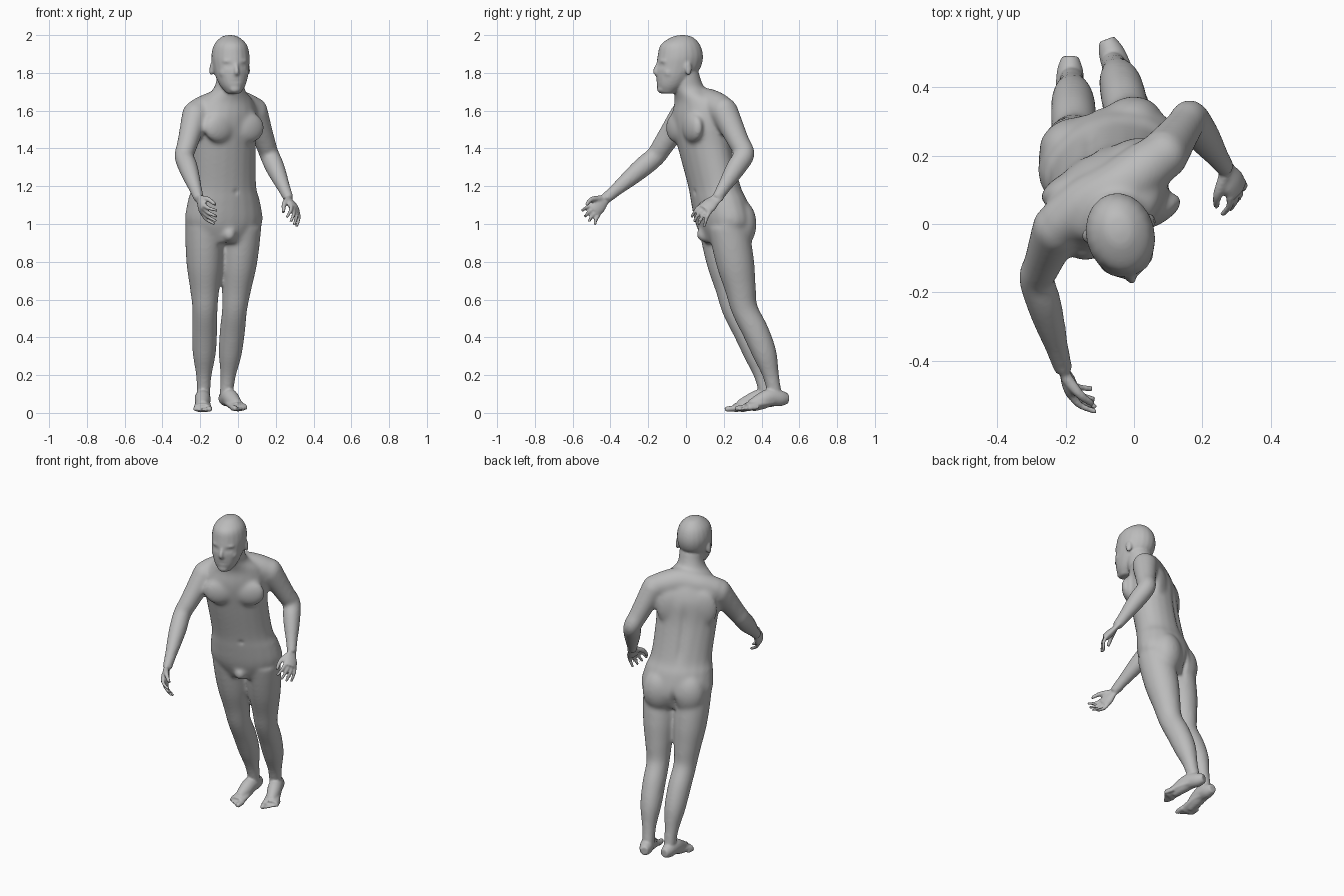
import bpy, bmesh, math
from mathutils import Vector, Matrix

if "Cube" in bpy.data.objects:
    bpy.data.objects.remove(bpy.data.objects["Cube"])

grey = bpy.data.materials.new("plain_grey")
grey.use_nodes = True
colour = (0.5, 0.5, 0.5, 1)
grey.diffuse_color = colour
grey.node_tree.nodes["Principled BSDF"].inputs["Base Color"].default_value = colour

ACROSS = Vector((1, 0, 0))
HEAD_YAW = math.radians(14)


def spline(rows, steps=5):
    """Smooth curve through rows of numbers."""
    rows = [Vector(row) for row in rows]
    last = len(rows) - 1
    curve = []
    for i in range(last):
        start, end = rows[i], rows[i + 1]
        leave = (end - rows[max(i - 1, 0)]) / 2
        arrive = (rows[min(i + 2, last)] - start) / 2
        for k in range(steps):
            t = k / steps
            blend = start.lerp(end, t * t * (3 - 2 * t))
            curve.append(blend + leave * (t * (1 - t) ** 2) - arrive * (t * t * (1 - t)))
    return curve + [rows[last]]


def skin(bm, rings, sides=20):
    """Closed skin over rings given as centre and two half axes."""
    loops = []
    for centre, u, v in rings:
        angles = [math.tau * k / sides for k in range(sides)]
        loops.append([bm.verts.new(centre + u * math.cos(a) + v * math.sin(a)) for a in angles])
    for lower, upper in zip(loops, loops[1:]):
        for k in range(sides):
            after = (k + 1) % sides
            bm.faces.new((lower[k], lower[after], upper[after], upper[k]))
    bm.faces.new(loops[0][::-1])
    bm.faces.new(loops[-1])


def limb(bm, rows, side=ACROSS, depth=1.0):
    """Rings square to a path of x, y, z, radius; depth flattens them."""
    curve = spline(rows)
    rings = []
    for i, point in enumerate(curve):
        ahead, behind = curve[min(i + 1, len(curve) - 1)], curve[max(i - 1, 0)]
        tangent = (ahead - behind).to_3d().normalized()
        u = (side - tangent * side.dot(tangent)).normalized()
        rings.append((point.to_3d(), u * point.w, tangent.cross(u) * point.w * depth))
    skin(bm, rings)


def jointed(bm, joints, radii, side, depth, bow):
    """Limb through three joints; radii are spread evenly, the lower half bows back."""
    root, middle, end = [Vector(joint) for joint in joints]
    rows = []
    for i, radius in enumerate(radii):
        t = 2 * i / (len(radii) - 1)
        point = root.lerp(middle, t) if t < 1 else middle.lerp(end, t - 1)
        point.y += bow * math.sin(math.pi * max(t - 1, 0))
        rows.append((*point, radius))
    limb(bm, rows, Vector(side), depth)


def blob(bm, centre, size, yaw=0.0):
    place = Matrix.Translation(centre) @ Matrix.Rotation(yaw, 4, "Z") @ Matrix.Diagonal((*size, 1))
    bmesh.ops.create_uvsphere(bm, u_segments=20, v_segments=12, radius=1, matrix=place)


def fuse(name, bm, voxel, smooth):
    """Melt overlapping shells into one skin and relax it."""
    bmesh.ops.recalc_face_normals(bm, faces=bm.faces)
    mesh = bpy.data.meshes.new(name)
    bm.to_mesh(mesh)
    bm.free()
    ob = bpy.data.objects.new(name, mesh)
    bpy.context.collection.objects.link(ob)
    melt = ob.modifiers.new("melt", "REMESH")
    melt.mode, melt.voxel_size = "VOXEL", voxel
    relax = ob.modifiers.new("relax", "SMOOTH")
    relax.factor, relax.iterations = 0.5, smooth
    final = bpy.data.meshes.new_from_object(ob.evaluated_get(bpy.context.evaluated_depsgraph_get()))
    ob.modifiers.clear()
    ob.data = final
    return ob


def push(ob, centre, size, move):
    """Soft dent or bulge."""
    for vert in ob.data.vertices:
        offset = vert.co - Vector(centre)
        reach = sum((o / s) ** 2 for o, s in zip(offset, size))
        if reach < 6:
            vert.co += Vector(move) * math.exp(-reach)


# torso: depth position, height, half width, half depth; the chest twists more than the hips
bm = bmesh.new()
rings = []
for y, z, wide, deep in spline([(.2, .9, .12, .1), (.2, 1, .21, .14), (.175, 1.12, .2, .14), (.15, 1.2, .18, .13),
                                (.1, 1.4, .18, .13), (.075, 1.55, .19, .135), (.06, 1.65, .15, .11),
                                (.015, 1.72, .08, .085), (-.01, 1.82, .075, .075)]):
    yaw = math.radians(20 + 10 * min(max(2 * z - 2, 0), 1))
    turn = Matrix.Rotation(yaw, 3, "Z")
    x = -.075 + .035 * min(max(5 * z - 7.8, 0), 1)
    rings.append((Vector((x, y, z)), turn @ Vector((wide, 0, 0)), turn @ Vector((0, deep, 0))))
skin(bm, rings)

# yoke from shoulder to shoulder
limb(bm, [(-.22, 0, 1.59, .07), (-.14, .06, 1.62, .078), (-.05, .1, 1.635, .085), (.03, .16, 1.62, .08),
          (.085, .2, 1.6, .07)], Vector((0, 0, 1)))

# chest, shoulder blades and buttocks in pairs: centre, offset, size, yaw
for centre, back, size, yaw in (((-.065, .075, 1.51), -.095, (.09, .04, .08), .5),
                                ((-.07, .075, 1.5), .09, (.09, .04, .12), .5),
                                ((-.075, .2, 1), .06, (.1, .085, .13), .35)):
    turn = Matrix.Rotation(yaw, 3, "Z")
    for s in (-1, 1):
        blob(bm, Vector(centre) + turn @ Vector((s * .09, back, 0)), size, yaw)
blob(bm, (-.045, .09, .945), (.035, .035, .04))

# legs
leg_radii = (.1, .1, .094, .079, .067, .067, .061, .041, .036)
for joints in (((.025, .22, 1), (-.018, .31, .55), (-.065, .475, .07)),
               ((-.18, .17, 1), (-.175, .26, .55), (-.183, .43, .07))):
    jointed(bm, joints, leg_radii, (1, .2, 0), 1.06, .025)

# arms
arm_radii = (.072, .066, .06, .055, .052, .052, .045, .035, .029)
for joints in (((.085, .2, 1.6), (.165, .31, 1.37), (.27, .16, 1.13)),
               ((-.225, -.01, 1.58), (-.285, -.16, 1.36), (-.205, -.43, 1.13))):
    blob(bm, joints[0], (.072, .072, .072))
    jointed(bm, joints, arm_radii, (1, .3, 0), 1.05, 0)
trunk = fuse("trunk", bm, .01, 14)

# navel, spine and the cleft below it
push(trunk, (-.01, .015, 1.17), (.012, .05, .012), (0, .012, 0))
for z in (1.25, 1.35, 1.45):
    push(trunk, (-.13, .56 - z / 4, z), (.02, .07, .07), (.003, -.008, 0))
push(trunk, (-.13, .33, .95), (.014, .06, .06), (0, -.025, 0))

# head, shaped around its own middle
bm = bmesh.new()
skin(bm, [(Vector((0, y, z)), Vector((wide, 0, 0)), Vector((0, deep, 0))) for y, z, wide, deep in spline(
    [(-.07, -.16, .035, .035), (-.05, -.12, .065, .075), (-.03, -.07, .085, .1), (-.01, -.02, .095, .12),
     (0, .04, .1, .122), (0, .1, .085, .105), (.01, .14, .045, .055), (.01, .15, .01, .01)])])

# nose, mouth, lips and chin
limb(bm, [(0, -.12, 0, .01), (0, -.13, -.02, .011), (0, -.138, -.046, .013), (0, -.12, -.056, .012)])
blob(bm, (0, -.09, -.09), (.05, .027, .045))
for z in (-.087, -.1):
    blob(bm, (0, -.114, z), (.024, .01, .008))
blob(bm, (0, -.105, -.136), (.032, .022, .022))

# nostrils, brows, cheeks and ears
for s in (-1, 1):
    blob(bm, (s * .014, -.122, -.052), (.009, .011, .009))
    blob(bm, (s * .036, -.106, .012), (.034, .014, .01), s * .35)
    blob(bm, (s * .05, -.078, -.05), (.032, .028, .03), s * .6)
    blob(bm, (s * .1, .02, -.03), (.011, .02, .036), s * .4)
head = fuse("head", bm, .006, 3)
for s in (-1, 1):
    push(head, (s * .04, -.11, -.012), (.02, .03, .012), (0, .01, 0))
    push(head, (s * .04, -.1, -.012), (.011, .03, .007), (0, -.006, 0))
    push(head, (s * .112, .015, -.02), (.015, .01, .018), (-s * .005, 0, 0))
push(head, (0, -.13, -.094), (.024, .03, .003), (0, .004, 0))
head.data.transform(Matrix.Translation((-.04, -.03, 1.85)) @ Matrix.Rotation(HEAD_YAW, 4, "Z"))


def seat(bm, first, origin, along, spread):
    """Move newly made vertices from a local frame to the end of a limb."""
    f = Vector(along).normalized()
    s = Vector(spread)
    s = (s - f * s.dot(f)).normalized()
    frame = Matrix.Translation(origin) @ Matrix((f, s, f.cross(s))).transposed().to_4x4()
    bm.verts.ensure_lookup_table()
    bmesh.ops.transform(bm, matrix=frame, verts=bm.verts[first:])


def hand(bm, curl, *seating):
    """Palm, four curled fingers and a thumb."""
    first = len(bm.verts)
    side = Vector((0, 1, 0))
    limb(bm, [(-.03, 0, 0, .029), (.01, 0, 0, .031), (.05, 0, 0, .043), (.09, 0, 0, .041)], side, .5)
    for k in range(4):
        length = .08 if k in (1, 2) else .068
        b = (k - 1.5) * .022
        limb(bm, [(.08 + length * t, b * (1 + t / 2), curl * .05 * t * t, .012 - .004 * t)
                  for t in (0, .5, 1)], side)
    limb(bm, [(.01 + .1 * t, .015 + .045 * math.sin(2 * t), curl * .05 * t, .018 - .009 * t)
              for t in (0, .5, 1)], side)
    seat(bm, first, *seating)


def foot(bm, inner, *seating):
    """Heel and instep wedge, flat ball, then five toes."""
    first = len(bm.verts)
    side = Vector((0, 1, 0))
    limb(bm, [(-.01, 0, .045, .024), (.03, 0, .05, .038), (.09, 0, .06, .042), (.14, 0, .045, .04),
              (.2, 0, .026, .03)], side, 1.1)
    limb(bm, [(.08, 0, .035, .036), (.16, 0, .03, .044), (.23, 0, .02, .048)], side, .5)
    for k in range(5):
        r = .01 if k else .015
        b = inner * (.036 - k * .019)
        limb(bm, [(d - k * .011, b, r + .004, size) for d, size in ((.22, r), (.26, r), (.28, r * .7))], side)
    seat(bm, first, *seating)


# hands and feet join the trunk and head in one continuous skin
bm = bmesh.new()
hand(bm, -1, (-.205, -.43, 1.13), (.25, -.6, -.6), (.1, -.6, .7))
hand(bm, 1, (.27, .16, 1.13), (.35, -.7, -.6), (-.45, -.3, .5))
foot(bm, -1, (-.077, .535, .03), (.1, -.26, -.025), ACROSS)
foot(bm, 1, (-.187, .485, .025), (0, -.28, -.025), ACROSS)
for part in (trunk, head):
    bm.from_mesh(part.data)
    bpy.data.objects.remove(part)
figure = fuse("figure", bm, .0065, 3)
figure.data.materials.clear()
figure.data.materials.append(grey)
bpy.context.view_layer.objects.active = figure
figure.select_set(True)
bpy.ops.object.shade_smooth_by_angle(angle=math.radians(50))
